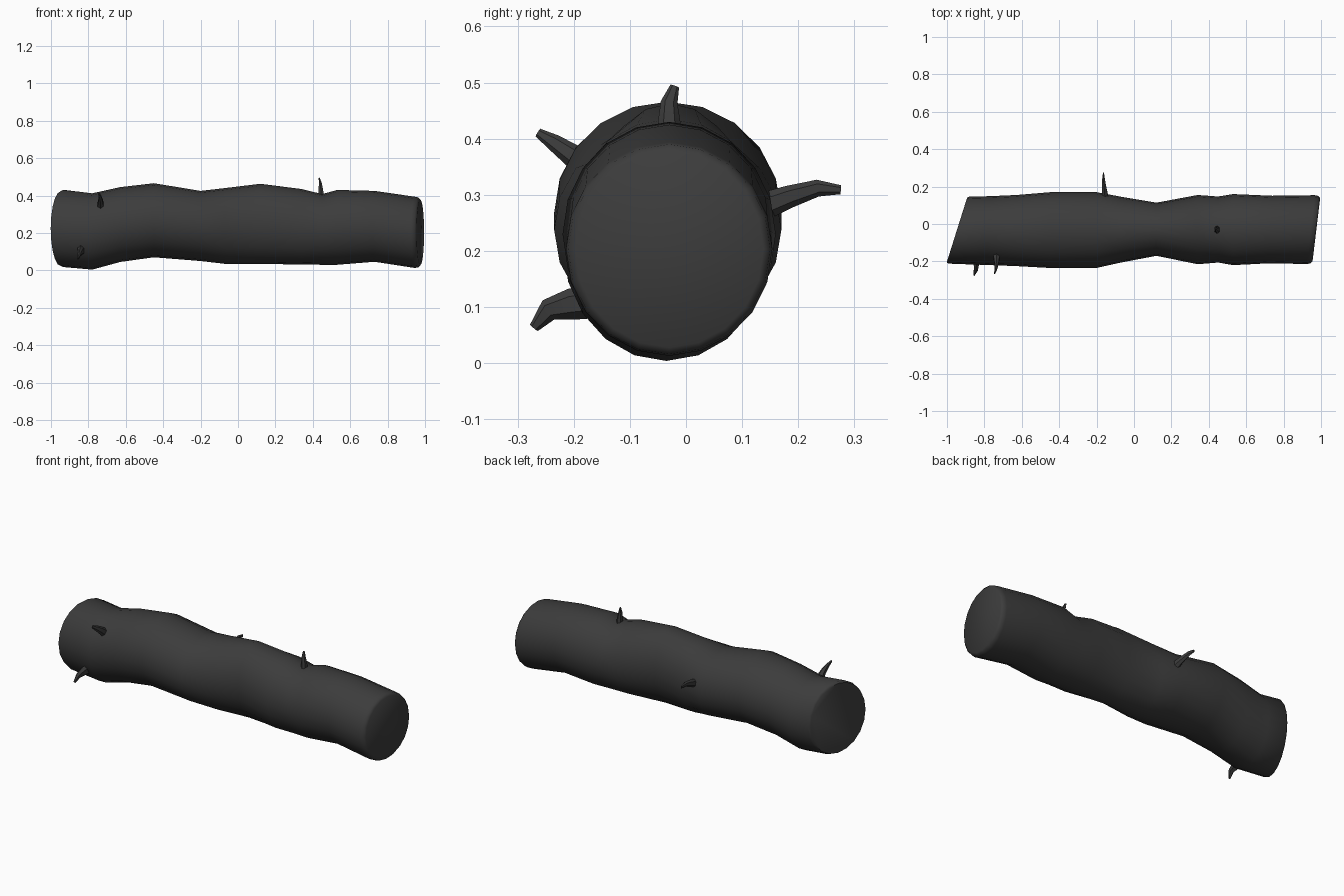
import bpy, bmesh, math
from mathutils import Vector

if "Cube" in bpy.data.objects:
    bpy.data.objects.remove(bpy.data.objects["Cube"])

SIDES = 20


def finish(name, bm, angle):
    bmesh.ops.recalc_face_normals(bm, faces=bm.faces)
    me = bpy.data.meshes.new(name)
    bm.to_mesh(me)
    bm.free()
    ob = bpy.data.objects.new(name, me)
    bpy.context.collection.objects.link(ob)
    mat = bpy.data.materials.get("bark") or bpy.data.materials.new("bark")
    mat.diffuse_color = (0.045, 0.045, 0.045, 1)
    mat.use_nodes = True
    mat.node_tree.nodes["Principled BSDF"].inputs["Base Color"].default_value = mat.diffuse_color
    me.materials.append(mat)
    bpy.ops.object.select_all(action='DESELECT')
    ob.select_set(True)
    bpy.context.view_layer.objects.active = ob
    bpy.ops.object.shade_smooth_by_angle(angle=math.radians(angle))
    return ob


def skin(name, rings, angle):
    # bridge successive point rings and cap both ends
    bm = bmesh.new()
    loops = [[bm.verts.new(p) for p in r] for r in rings]
    for a, b in zip(loops, loops[1:]):
        n = len(a)
        for i in range(n):
            j = (i + 1) % n
            bm.faces.new((a[i], a[j], b[j], b[i]))
    bm.faces.new(loops[0])
    bm.faces.new(loops[-1])
    return finish(name, bm, angle)


# Log sections: x, top z, bottom z, back y, front y, slant of the cut
sections = [
    (-0.947, .423, .023, .140, -.206, .315),
    (-0.935, .431, .018, .146, -.212, .30),
    (-0.78, .412, .004, .149, -.219, .08),
    (-0.63, .445, .045, .155, -.225, 0),
    (-0.45, .466, .070, .170, -.235, 0),
    (-0.20, .425, .050, .170, -.235, 0),
    (-0.07, .440, .035, .146, -.206, 0),
    (0.12, .463, .035, .114, -.170, 0),
    (0.34, .435, .031, .155, -.215, 0),
    (0.45, .408, .030, .147, -.206, 0),
    (0.53, .430, .030, .160, -.220, 0),
    (0.73, .425, .046, .151, -.210, .05),
    (0.945, .394, .013, .154, -.214, .11),
    (0.965, .390, .016, .150, -.210, .12),
    (0.975, .378, .028, .138, -.198, .12),
]
rings = []
for x, zt, zb, yb, yf, k in sections:
    cy, cz, ry, rz = (yb + yf) / 2, (zt + zb) / 2, (yb - yf) / 2, (zt - zb) / 2
    ring = []
    for i in range(SIDES):
        a = 2 * math.pi * i / SIDES
        y = ry * math.cos(a)
        ring.append((x + k * y, cy + y, cz + rz * math.sin(a)))
    rings.append(ring)
skin("log", rings, 50)


# Broken twig stubs: path of (x, y, z) from inside the log to the tip
def twig(name, path, widths, thick):
    pts = [Vector(p) for p in path]
    out = []
    for i, p in enumerate(pts):
        d = (pts[min(i + 1, len(pts) - 1)] - pts[max(i - 1, 0)]).normalized()
        across = d.cross(Vector((1, 0, 0))).normalized()
        side = across.cross(d).normalized()
        out.append([p + across * widths[i] / 2 * math.cos(a) + side * thick[i] / 2 * math.sin(a)
                    for a in (2 * math.pi * j / 6 for j in range(6))])
    return skin(name, out, 40)


W, T = (.048, .040, .030, .016), (.040, .028, .018, .006)
twig("top_twig", [(.445, -.03, .37), (.443, -.03, .43), (.440, -.030, .465), (.434, -.020, .494)], W, T)
twig("upper_front_twig", [(-.735, -.17, .345), (-.735, -.205, .372), (-.738, -.235, .393), (-.745, -.264, .411)], W, T)
twig("lower_front_twig", [(-.838, -.165, .110), (-.842, -.205, .105), (-.846, -.245, .095), (-.855, -.271, .063)],
     (.06, .056, .04, .018), (.045, .035, .024, .008))
twig("back_twig", [(-.155, .145, .282), (-.158, .185, .297), (-.163, .235, .312), (-.163, .276, .309)], W, T)
